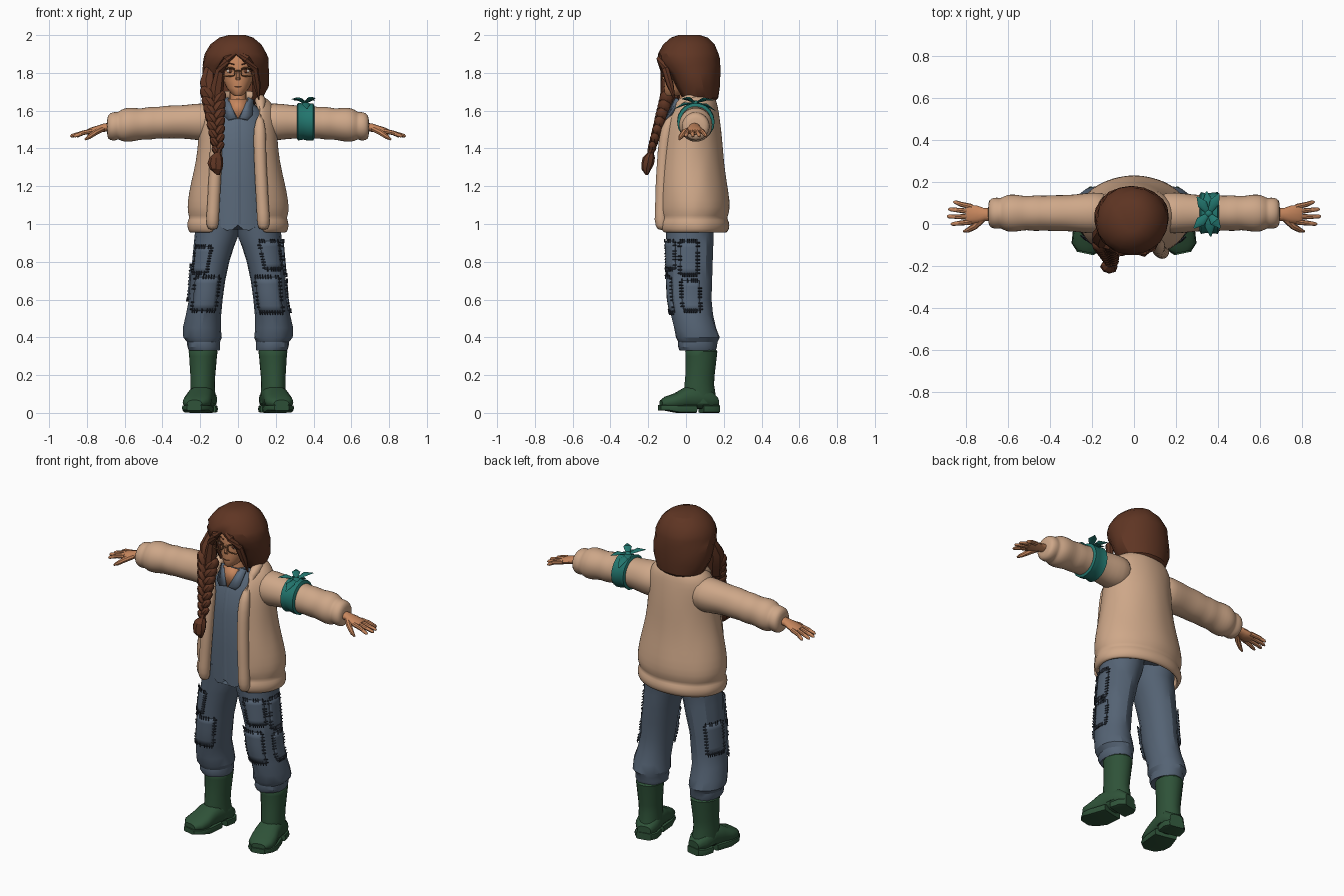
import bpy, bmesh, math, random
from mathutils import Vector, Matrix
random.seed(4)

def mat(name, r, g, b):
    m = bpy.data.materials.new(name)
    m.diffuse_color = (r, g, b, 1)
    return m
CREAM = mat("cream_knit", .62, .39, .25)
SKIN = mat("skin", .57, .24, .11)
HAIR = mat("brown_hair", .115, .036, .017)
SHIRT = mat("blue_shirt", .105, .145, .20)
DENIM = mat("denim", .09, .125, .175)
BOOT = mat("green_rubber", .028, .085, .04)
TEAL = mat("teal_cloth", .016, .18, .155)
DARK = mat("dark_thread", .03, .038, .055)
GOLD = mat("copper_frame", .30, .13, .05)
WHITE = mat("eye_white", .75, .68, .6)

def finish(name, bm, m, angle=40, mirror=False, thick=0, sub=0, xf=None):
    bmesh.ops.remove_doubles(bm, verts=bm.verts, dist=1e-5)
    bmesh.ops.recalc_face_normals(bm, faces=bm.faces)
    me = bpy.data.meshes.new(name)
    bm.to_mesh(me)
    bm.free()
    if xf:
        me.transform(xf)
    me.materials.append(m)
    ob = bpy.data.objects.new(name, me)
    bpy.context.collection.objects.link(ob)
    bpy.ops.object.select_all(action='DESELECT')
    ob.select_set(True)
    bpy.context.view_layer.objects.active = ob
    bpy.ops.object.shade_smooth_by_angle(angle=math.radians(angle))
    if thick:
        s = ob.modifiers.new("thickness", 'SOLIDIFY')
        s.thickness, s.offset = thick, 0
    if sub:
        ob.modifiers.new("round", 'SUBSURF').levels = sub
        ob.modifiers["round"].render_levels = sub
    if mirror:
        ob.modifiers.new("mirror", 'MIRROR')
    return ob

def skin_rings(bm, rows, closed=True, cap0=True, cap1=True):
    vs = [[bm.verts.new(p) for p in r] for r in rows]
    n = len(vs[0])
    for a, b in zip(vs, vs[1:]):
        for i in range(n if closed else n - 1):
            j = (i + 1) % n
            bm.faces.new((a[i], a[j], b[j], b[i]))
    if cap0: bm.faces.new(vs[0])
    if cap1: bm.faces.new(vs[-1])

def spow(v, e): return math.copysign(abs(v) ** e, v)

def ring(c, u, v, n, e=1, jit=0):
    c, u, v = Vector(c), Vector(u), Vector(v)
    out = []
    for i in range(n):
        a = 2 * math.pi * i / n
        k = 1 + random.uniform(-jit, jit)
        out.append(c + (u * spow(math.cos(a), e) + v * spow(math.sin(a), e)) * k)
    return out

def loft(name, rings, m, n=16, e=1, jit=0, **kw):
    bm = bmesh.new()
    skin_rings(bm, [ring(*r, n, e, jit) for r in rings])
    return finish(name, bm, m, **kw)

def zr(z, cx, rx, yf, yb):          # horizontal ring
    return ((cx, (yf + yb) / 2, z), (rx, 0, 0), (0, (yb - yf) / 2, 0))
def xr(x, y, z, ry, rz):            # ring across the arm
    return ((x, y, z), (0, ry, 0), (0, 0, rz))
def yr(x, y, rx, z0, z1):           # ring across the foot
    return ((x, y, (z0 + z1) / 2), (rx, 0, 0), (0, 0, (z1 - z0) / 2))

def add_tube(bm, pts, radii, n=8, flat=1):
    pts = [Vector(p) for p in pts]
    rows = []
    for i, p in enumerate(pts):
        t = (pts[min(i + 1, len(pts) - 1)] - pts[max(i - 1, 0)]).normalized()
        up = Vector((0, 0, 1)) if abs(t.z) < .85 else Vector((0, 1, 0))
        u = t.cross(up).normalized()
        r = radii if isinstance(radii, float) else radii[i]
        rows.append(ring(p, u * r, u.cross(t) * r * flat, n))
    skin_rings(bm, rows)

def tubes(name, items, m, n=8, flat=1, **kw):
    bm = bmesh.new()
    for pts, r in items:
        add_tube(bm, pts, r, n, flat)
    return finish(name, bm, m, **kw)

def blobs(name, items, m, seg=10, **kw):
    bm = bmesh.new()
    for c, s, tilt in items:
        bmesh.ops.create_uvsphere(bm, u_segments=seg, v_segments=7, radius=1, matrix=Matrix.Translation(c)
                                  @ Matrix.Rotation(tilt, 4, 'Y') @ Matrix.Diagonal((*s, 1)))
    return finish(name, bm, m, **kw)

def shell(name, rings, m, n, cap=False, jit=0, **kw):   # open-fronted shell
    rows = []
    for z, cx, rx, yf, yb, w in rings:
        a0 = math.asin(min(w / rx, 1))
        cy, ry = (yf + yb) / 2, (yb - yf) / 2
        row = []
        for i in range(n + 1):
            a = a0 + (2 * math.pi - 2 * a0) * i / n
            k = 1 + (random.uniform(-jit, jit) if 0 < i < n else 0)
            row.append((cx + rx * k * math.sin(a), cy - ry * k * math.cos(a), z))
        rows.append(row)
    bm = bmesh.new()
    skin_rings(bm, rows, False, False, cap)
    return finish(name, bm, m, **kw)

# Jacket: body, front rolls with collar, sleeves
shell("jacket_body", [(.955, 0, .245, -.14, .205, .13), (.975, 0, .26, -.155, .222, .13), (1.01, 0, .26, -.155, .222, .13),
    (1.03, 0, .245, -.14, .205, .13), (1.06, 0, .26, -.155, .222, .13), (1.12, 0, .258, -.155, .222, .125),
    (1.22, 0, .238, -.15, .205, .12), (1.33, 0, .212, -.145, .19, .115), (1.45, 0, .198, -.135, .182, .11),
    (1.55, 0, .198, -.11, .17, .11), (1.62, 0, .185, -.07, .16, .11), (1.655, 0, .15, -.05, .15, .105),
    (1.675, 0, .115, -.03, .135, .09)], CREAM, 28, jit=.012, thick=.02, sub=1, angle=180)
tubes("jacket_front_roll", [([(.135, -.125, .965), (.135, -.135, 1.02), (.13, -.13, 1.1), (.125, -.128, 1.2), (.118, -.122, 1.32),
    (.115, -.112, 1.45), (.115, -.09, 1.55), (.12, -.045, 1.635), (.12, .03, 1.665), (.09, .10, 1.675), (0, .135, 1.68)],
    [.03, .037, .034, .036, .034, .036, .033, .034, .03, .03, .03])], CREAM, n=10, sub=1, mirror=True, angle=180)
SL = [(.10, 1.54, .10), (.2, 1.54, .102), (.26, 1.542, .094), (.32, 1.54, .088), (.38, 1.54, .09), (.43, 1.535, .084),
      (.47, 1.533, .09), (.51, 1.53, .083), (.55, 1.527, .09), (.59, 1.525, .094), (.62, 1.522, .084), (.635, 1.52, .072),
      (.65, 1.518, .078), (.68, 1.515, .074), (.695, 1.513, .055)]
loft("sleeve", [xr(x, .052, z, r * .98, r) for x, z, r in SL], CREAM, n=16, jit=.025, sub=1, mirror=True, angle=180)

# Shirt with rounded tails, centre placket, collar flaps
shirt = loft("shirt", [zr(1.0, 0, .19, -.122, .15), zr(1.06, 0, .19, -.125, .15), zr(1.2, 0, .18, -.127, .15),
    zr(1.4, 0, .165, -.125, .14), zr(1.52, 0, .16, -.105, .13), zr(1.6, 0, .12, -.075, .11), zr(1.65, 0, .07, -.045, .1)], SHIRT, n=40)
for v in shirt.data.vertices:
    if v.co.z < 1.01 and v.co.y < 0:
        v.co.z = .965 + min(.08, 12 * (abs(v.co.x) - .05) ** 2)
tubes("shirt_placket", [([(.0, -.125, 1.0), (0, -.129, 1.2), (0, -.127, 1.4), (0, -.107, 1.52), (0, -.092, 1.56)], .014)],
      SHIRT, n=6, flat=.4)
bm = bmesh.new()
bm.faces.new([bm.verts.new(p) for p in ((.052, -.055, 1.67), (.082, -.035, 1.655), (.075, -.09, 1.575), (.052, -.098, 1.55), (.008, -.104, 1.56))])
finish("shirt_collar", bm, SHIRT, thick=.012, mirror=True)
bm = bmesh.new()
bm.faces.new([bm.verts.new(p) for p in ((-.055, -.06, 1.66), (0, -.102, 1.555), (.055, -.06, 1.66))])
finish("neckline_skin", bm, SKIN, thick=.008)

# Hands: palm, fingers, thumb
loft("palm", [xr(.66, .045, 1.515, .03, .024), xr(.71, .045, 1.51, .03, .022), xr(.745, .045, 1.5, .042, .021),
              xr(.785, .046, 1.49, .046, .018), xr(.8, .047, 1.487, .04, .012)], SKIN, n=12, mirror=True)
F = [(.082, .858, .104), (.058, .882, .07), (.033, .888, .036), (.01, .87, .0)]
tubes("fingers", [([(.77, y, 1.493), (.82, (y + ty) / 2, 1.483), (tx - .008, ty, 1.467), (tx, ty, 1.463)], [.013, .012, .009, .004])
    for y, tx, ty in F] + [([(.715, .03, 1.505), (.755, -.01, 1.485), (.79, -.03, 1.46), (.81, -.036, 1.447)], [.016, .016, .012, .005])],
    SKIN, mirror=True)

# Arm band and bow
loft("arm_band", [xr(.312, .052, 1.542, .088, .09), xr(.318, .052, 1.542, .1, .102), xr(.345, .052, 1.542, .093, .096), xr(.37, .052, 1.54, .097, .099),
    xr(.398, .052, 1.54, .099, .1), xr(.405, .052, 1.54, .085, .087)], TEAL, n=18, jit=.01)
K = Vector((.355, .05, 1.64))
tubes("bow_leaves", [([K, K.lerp(Vector(t), .55) + Vector((0, 0, .012)), t], [.008, .024, .003]) for t in
    ((.285, -.02, 1.66), (.41, -.02, 1.665), (.30, .13, 1.655), (.405, .145, 1.655), (.345, .155, 1.6), (.365, -.06, 1.61))], TEAL, n=6, flat=.35)
blobs("bow_knot", [(K, (.02, .02, .015), 0)], TEAL)

# Trousers
LEG = [(1.06, .11, .03, .115, .14), (.95, .112, .02, .116, .123), (.88, .128, .02, .108, .122), (.8, .145, .02, .098, .12),
       (.7, .16, .02, .092, .118), (.6, .17, .022, .09, .115), (.52, .182, .032, .092, .11), (.45, .19, .05, .1, .112),
       (.4, .187, .06, .1, .116), (.375, .184, .062, .087, .104), (.35, .182, .06, .088, .104), (.33, .18, .062, .082, .096),
       (.345, .182, .07, .06, .07)]
loft("trouser_leg", [((cx, cy, z), (rx, 0, 0), (0, ry, 0)) for z, cx, cy, rx, ry in LEG], DENIM, n=16, jit=.03, angle=28, mirror=True)

def leg_pt(z, a, off):
    for p, q in zip(LEG, LEG[1:]):
        if q[0] <= z <= p[0]:
            k = (p[0] - z) / (p[0] - q[0])
            cx, cy, rx, ry = (p[i] + (q[i] - p[i]) * k for i in range(1, 5))
            return Vector((cx + (rx + off) * math.sin(a), cy - (ry + off) * math.cos(a), z))

# Sewn patches and stitches (angle runs from the front to the outer side)
pb, sb = bmesh.new(), bmesh.new()
for s, z0, z1, a0, a1 in ((1, .53, .72, -.75, .65), (-1, .54, .72, -.65, .75), (1, .76, .91, -.1, .9), (-1, .74, .88, .1, 1.0),
                          (1, .54, .7, 1.2, 2.0), (-1, .6, .78, 1.5, 2.5), (1, .73, .91, 1.15, 1.9)):
    flip = lambda p: Vector((p.x * s, p.y, p.z))
    skin_rings(pb, [[flip(leg_pt(z0 + (z1 - z0) * i / 5, a0 + (a1 - a0) * j / 6, .005)) for j in range(7)] for i in range(6)], False, False, False)
    for i in range(10):
        k = (i + .5) / 10
        z, a = z0 + (z1 - z0) * k, a0 + (a1 - a0) * k
        for zz, aa, dz, da in ((z, a0, 0, .09), (z, a1, 0, .09), (z0, a, .011, 0), (z1, a, .011, 0)):
            if random.random() < .8:
                add_tube(sb, [flip(leg_pt(zz - dz, aa - da, .009)), flip(leg_pt(zz + dz, aa + da, .011))], .0035, 4)
finish("trouser_patches", pb, DENIM, thick=.008)
finish("patch_stitches", sb, DARK)

# Boots, toes turned out
P = Matrix.Translation((.185, .08, 0))
TURN = P @ Matrix.Rotation(math.radians(12), 4, 'Z') @ P.inverted()
loft("boot_shaft", [zr(.05, .185, .066, 0, .162), zr(.1, .185, .066, -.012, .158), zr(.15, .185, .064, -.01, .15), zr(.2, .185, .066, -.005, .153),
    zr(.3, .185, .074, -.004, .165), zr(.325, .185, .077, -.006, .168), zr(.335, .185, .07, 0, .16)], BOOT, n=16, mirror=True, xf=TURN)
loft("boot_foot", [yr(.185, .168, .04, .03, .08), yr(.185, .13, .066, .02, .12), yr(.185, .05, .067, .02, .15), yr(.185, -.01, .07, .02, .135),
    yr(.185, -.06, .076, .02, .105), yr(.185, -.11, .07, .025, .088), yr(.185, -.138, .04, .03, .068)], BOOT, n=16, e=.8, mirror=True, xf=TURN)
for nm, rows in (("boot_heel", [(.172, .045), (.14, .068), (.08, .07)]), ("boot_sole", [(.045, .068), (-.05, .08), (-.11, .074), (-.145, .04)])):
    loft(nm, [yr(.185, y, w, 0 if y > -.1 else .012, .042) for y, w in rows], BOOT, n=12, e=.35, mirror=True, xf=TURN)

# Head, neck, face
loft("neck", [zr(1.58, 0, .05, -.04, .07), zr(1.66, 0, .045, -.035, .07), zr(1.74, 0, .045, -.03, .07)], SKIN)
loft("head", [zr(1.677, 0, .016, -.1, -.05), zr(1.69, 0, .036, -.112, .0), zr(1.72, 0, .06, -.116, .04), zr(1.76, 0, .077, -.115, .07),
    zr(1.81, 0, .089, -.112, .08), zr(1.87, 0, .092, -.115, .1), zr(1.93, 0, .07, -.08, .08)], SKIN, n=20)
loft("nose", [zr(1.815, 0, .007, -.116, -.1), zr(1.775, 0, .012, -.129, -.1), zr(1.763, 0, .013, -.12, -.1)], SKIN, n=8)
blobs("eye_whites", [((.042, -.1, 1.81), (.02, .007, .01), 0)], WHITE, mirror=True)
blobs("irises", [((.041, -.105, 1.81), (.009, .004, .01), 0)], HAIR, mirror=True)
tubes("brows_and_lashes", [([(.018, -.112, 1.845), (.045, -.105, 1.852), (.07, -.088, 1.842)], .004),
    ([(.02, -.111, 1.818), (.042, -.106, 1.823), (.064, -.093, 1.817)], .003)], HAIR, n=5, mirror=True)
tubes("mouth", [([(-.02, -.113, 1.727), (0, -.117, 1.725), (.02, -.113, 1.727)], .002)], HAIR, n=5)

# Glasses
lens = [(.05 + .034 * spow(math.cos(a), .6), -.122, 1.805 + .023 * spow(math.sin(a), .6)) for a in [i * math.pi / 8 for i in range(17)]]
tubes("glasses", [(lens, .0035), ([(0, -.13, 1.812), (.017, -.122, 1.81)], .0035),
                  ([(.084, -.122, 1.815), (.1, -.02, 1.815)], .0035)], GOLD, n=5, mirror=True)

# Hair: shell, face locks
shell("hair_shell", [(1.635, -.01, .09, .02, .13, .07), (1.67, -.01, .135, -.04, .165, .09), (1.73, -.01, .162, -.065, .17, .09),
    (1.8, -.012, .17, -.10, .172, .088), (1.84, -.012, .168, -.13, .172, .07), (1.875, -.012, .164, -.142, .17, .03),
    (1.9, -.012, .157, -.14, .166, 0), (1.945, -.012, .13, -.115, .145, 0), (1.98, -.01, .085, -.075, .11, 0), (1.993, -.005, .04, -.035, .07, 0)],
    HAIR, 16, cap=True, jit=.02, thick=.016, angle=25)
tubes("face_locks", [
    ([(.0, -.13, 1.905), (.045, -.135, 1.875), (.085, -.11, 1.82), (.1, -.085, 1.74), (.11, -.06, 1.66)], [.01, .022, .022, .02, .004]),
    ([(-.01, -.13, 1.905), (-.06, -.132, 1.87), (-.095, -.11, 1.81), (-.11, -.1, 1.73), (-.12, -.105, 1.65)], [.01, .022, .026, .035, .03]),
    ([(-.15, -.03, 1.82), (-.16, -.06, 1.75), (-.145, -.08, 1.68), (-.13, -.1, 1.6)], [.03, .045, .048, .04])], HAIR, n=7, angle=30)

# Braid and tassel
lobes = []
for i in range(15):
    t = i / 14
    r = .05 - .026 * t
    s = 1 if i % 2 else -1
    lobes.append(((-.132 + .026 * t + s * r * .5, -.095 - .09 * t, 1.68 - .29 * t), (r * .75, r * .85, r * 1.15), s * .6))
blobs("braid", lobes, HAIR, seg=8, angle=35)
loft("braid_tassel", [zr(1.4, -.106, .022, -.2, -.155), zr(1.375, -.108, .017, -.205, -.17), zr(1.35, -.115, .036, -.23, -.165),
    zr(1.32, -.118, .042, -.236, -.17), zr(1.29, -.115, .034, -.235, -.185), zr(1.26, -.105, .008, -.215, -.2)], HAIR, n=8, jit=.05, angle=25)
